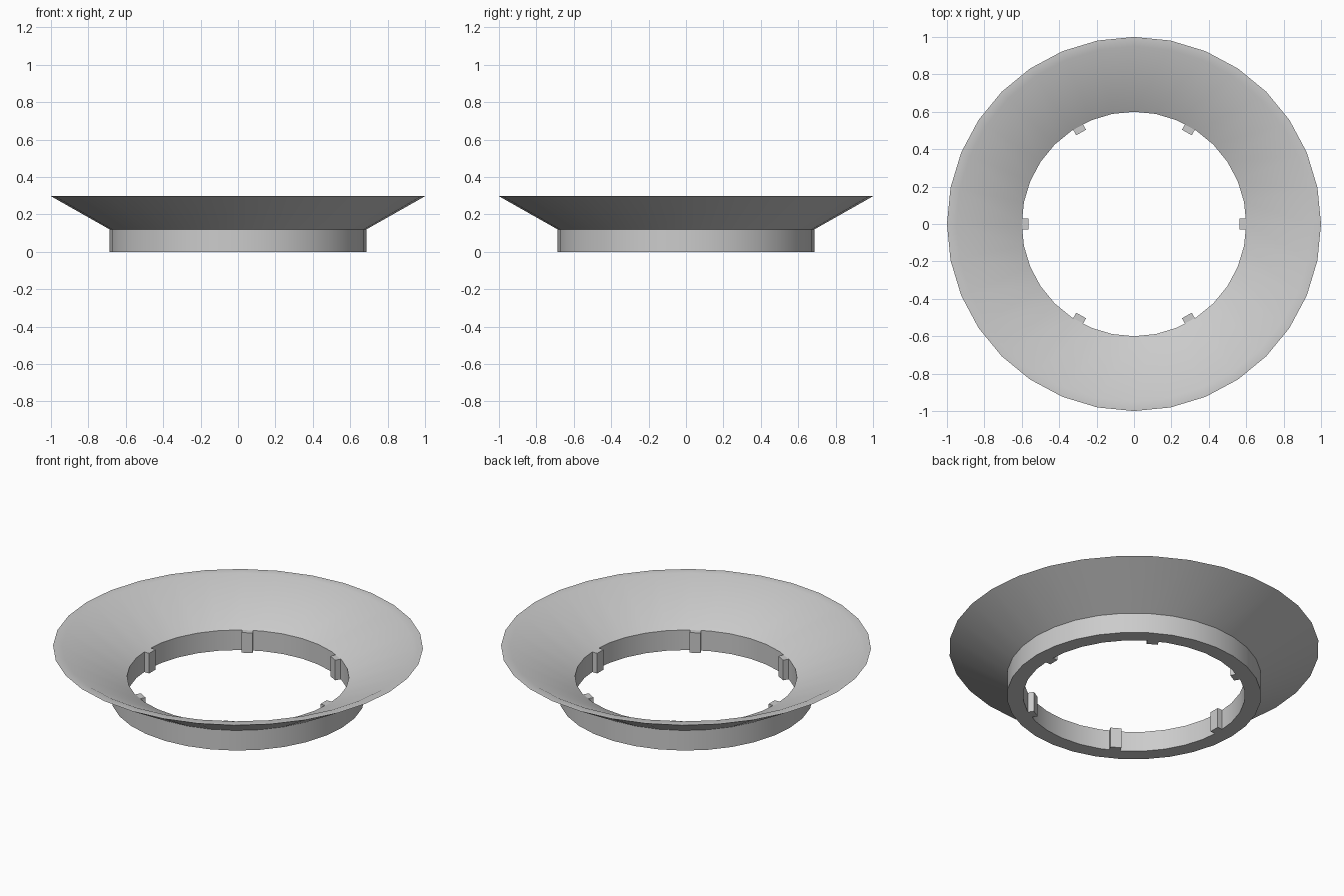
import bpy
import bmesh
import math
from mathutils import Matrix

if "Cube" in bpy.data.objects:
    bpy.data.objects.remove(bpy.data.objects["Cube"])

SEGMENTS = 32
BASE_H, TOP = 0.12, 0.297
INNER, OUTER = 0.6, 0.687

grey = bpy.data.materials.new("light grey")
grey.use_nodes = True
colour = (0.6, 0.6, 0.6, 1)
grey.diffuse_color = colour
grey.node_tree.nodes["Principled BSDF"].inputs["Base Color"].default_value = colour


def make_object(name, bm):
    bmesh.ops.recalc_face_normals(bm, faces=bm.faces)
    mesh = bpy.data.meshes.new(name)
    bm.to_mesh(mesh)
    bm.free()
    mesh.materials.append(grey)
    obj = bpy.data.objects.new(name, mesh)
    bpy.context.collection.objects.link(obj)
    return obj


# Flared ring: closed cross-section revolved around z
profile = [(INNER, 0), (OUTER, 0), (OUTER, BASE_H),
           (1, TOP), (0.95, TOP), (INNER, BASE_H)]
bm = bmesh.new()
rings = []
for i in range(SEGMENTS):
    a = math.tau * i / SEGMENTS
    rings.append([bm.verts.new((r * math.cos(a), r * math.sin(a), z))
                  for r, z in profile])
for i, ring in enumerate(rings):
    following = rings[(i + 1) % SEGMENTS]
    for j in range(len(profile)):
        k = (j + 1) % len(profile)
        bm.faces.new((ring[j], following[j], following[k], ring[k]))
flared_ring = make_object("flared_ring", bm)
bpy.context.view_layer.objects.active = flared_ring
flared_ring.select_set(True)
bpy.ops.object.shade_smooth_by_angle(angle=math.radians(30))

# Six locating tabs on the inner wall
for i in range(6):
    bm = bmesh.new()
    bmesh.ops.create_cube(bm, size=1)
    bmesh.ops.scale(bm, vec=(0.04, 0.06, BASE_H), verts=bm.verts)
    bmesh.ops.translate(bm, vec=(0.585, 0, BASE_H / 2), verts=bm.verts)
    bmesh.ops.rotate(bm, matrix=Matrix.Rotation(math.tau * i / 6, 3, "Z"),
                     verts=bm.verts)
    make_object(f"inner_tab_{i + 1}", bm)
